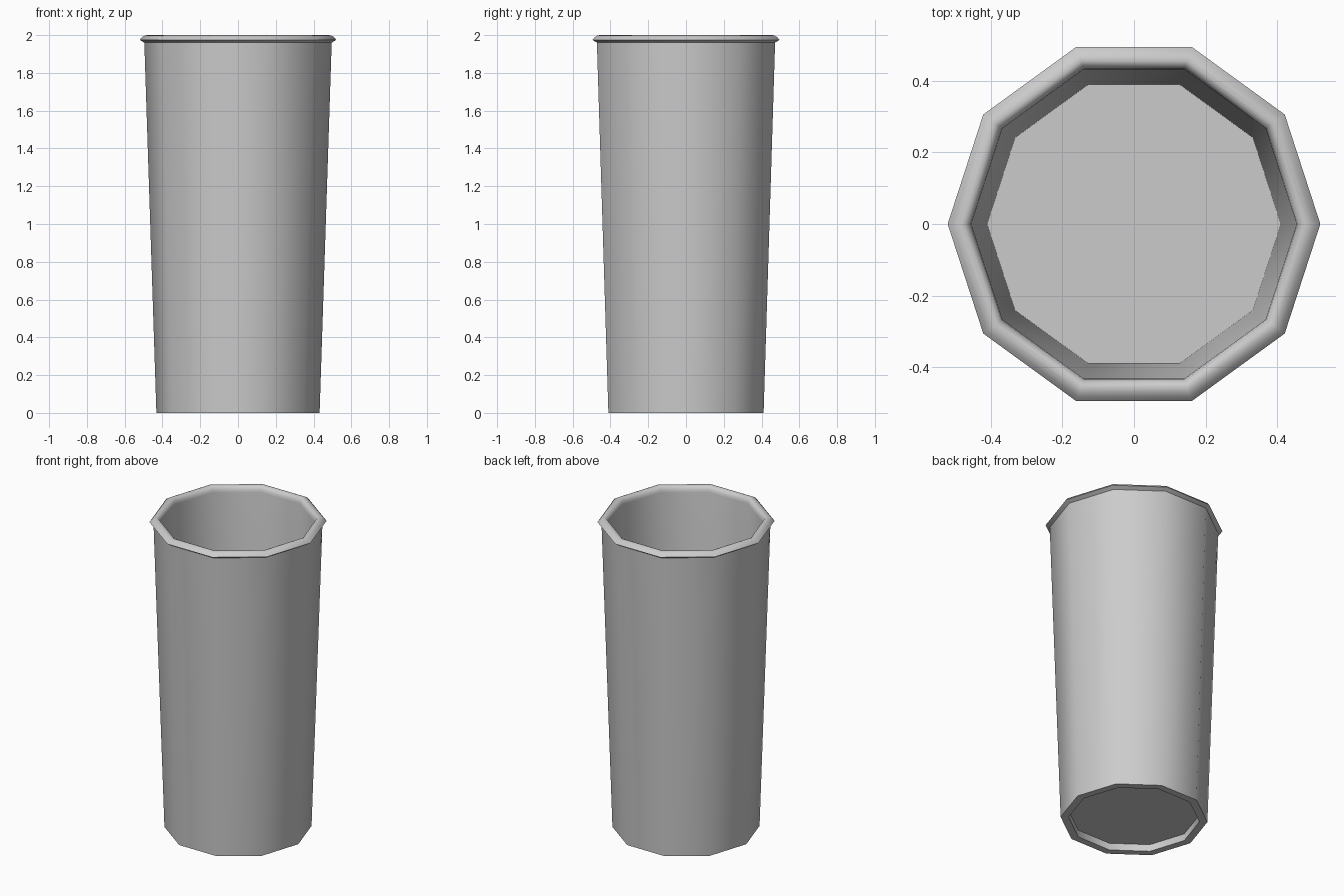
import bpy, bmesh, math

if "Cube" in bpy.data.objects:
    bpy.data.objects.remove(bpy.data.objects["Cube"])

SIDES = 10

# Cross-section (radius, height): recessed base, outer wall, rolled rim, inner wall, floor
profile = [
    (0.385, 0.045), (0.385, 0.0), (0.432, 0.0),
    (0.496, 1.96),
    (0.52, 1.975), (0.507, 1.99), (0.492, 1.998), (0.478, 2.0),
    (0.466, 1.994), (0.457, 1.98), (0.454, 1.962),
    (0.41, 0.06),
]

bm = bmesh.new()
rings = []
for r, z in profile:
    rings.append([bm.verts.new((r * math.cos(2 * math.pi * i / SIDES),
                                r * math.sin(2 * math.pi * i / SIDES), z))
                  for i in range(SIDES)])

# Walls between neighbouring rings
for a, b in zip(rings, rings[1:]):
    for i in range(SIDES):
        j = (i + 1) % SIDES
        bm.faces.new((a[i], a[j], b[j], b[i]))

# Underside and inner floor
bm.faces.new(list(reversed(rings[0])))
bm.faces.new(rings[-1])
bmesh.ops.recalc_face_normals(bm, faces=bm.faces)

mesh = bpy.data.meshes.new("cup")
bm.to_mesh(mesh)
bm.free()
cup = bpy.data.objects.new("cup", mesh)
bpy.context.collection.objects.link(cup)

# Smooth sides, crisp base and floor edges
bpy.context.view_layer.objects.active = cup
cup.select_set(True)
bpy.ops.object.shade_smooth_by_angle(angle=math.radians(40))
